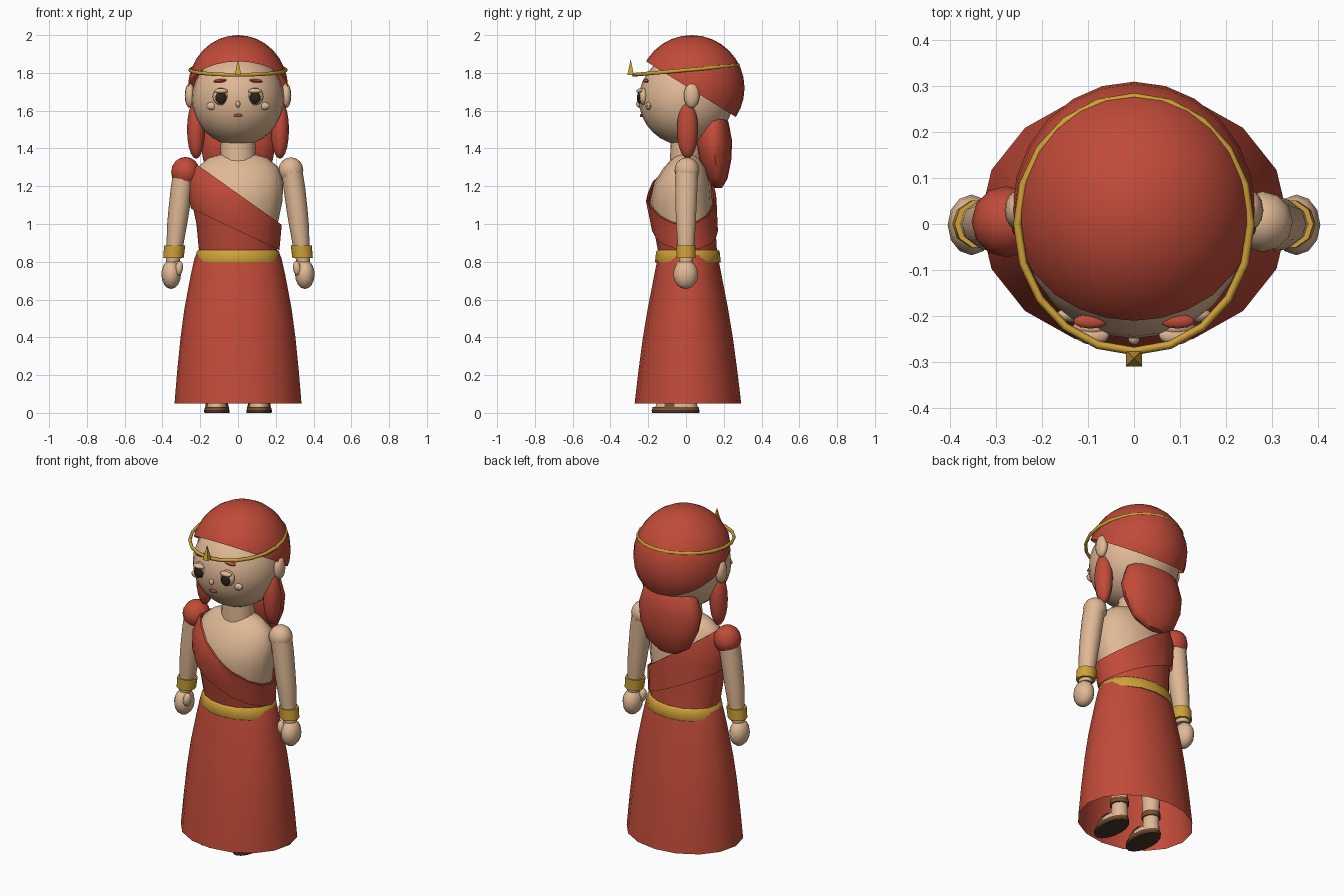
import bpy, bmesh, math
from mathutils import Vector, Matrix

if "Cube" in bpy.data.objects:
    bpy.data.objects.remove(bpy.data.objects["Cube"])


def mat(name, r, g, b):
    m = bpy.data.materials.new(name)
    m.diffuse_color = (r, g, b, 1)
    m.use_nodes = True
    m.node_tree.nodes["Principled BSDF"].inputs["Base Color"].default_value = m.diffuse_color
    return m


RED = mat("red", 0.53, 0.07, 0.04)
SKIN = mat("skin", 0.74, 0.48, 0.30)
GOLD = mat("gold", 0.62, 0.36, 0.04)
BROWN = mat("sandal_brown", 0.20, 0.075, 0.03)
DARK = mat("eye_dark", 0.025, 0.016, 0.01)
SOLE = mat("sole_dark", 0.07, 0.04, 0.02)
LIP = mat("lip", 0.36, 0.08, 0.045)


def finish(name, bm, m, cuts=(), angle=45):
    """Cut with planes (point, outward normal), then make a smooth object."""
    for co, no in cuts:
        bmesh.ops.bisect_plane(bm, geom=bm.verts[:] + bm.edges[:] + bm.faces[:],
                               plane_co=co, plane_no=no, clear_outer=True)
    bmesh.ops.recalc_face_normals(bm, faces=bm.faces[:])
    me = bpy.data.meshes.new(name)
    bm.to_mesh(me)
    bm.free()
    me.materials.append(m)
    ob = bpy.data.objects.new(name, me)
    bpy.context.collection.objects.link(ob)
    bpy.ops.object.select_all(action='DESELECT')
    ob.select_set(True)
    bpy.context.view_layer.objects.active = ob
    bpy.ops.object.shade_smooth_by_angle(angle=math.radians(angle))
    return ob


def ball(name, c, r, m, cuts=(), seg=16, rings=10, tilt=0):
    bm = bmesh.new()
    bmesh.ops.create_uvsphere(bm, u_segments=seg, v_segments=rings, radius=1)
    M = Matrix.Translation(c) @ Matrix.Rotation(tilt, 4, 'Y') @ Matrix.Diagonal((*r, 1))
    bm.transform(M)
    return finish(name, bm, m, cuts)


def loft(name, rings, m, cuts=(), seg=16, grow=0, caps=True):
    """Stack of ellipses (z, rx, ry, cx, cy)."""
    bm = bmesh.new()
    loops = []
    for z, rx, ry, cx, cy in rings:
        loops.append([bm.verts.new((cx + (rx + grow) * math.cos(a), cy + (ry + grow) * math.sin(a), z))
                      for a in (2 * math.pi * i / seg for i in range(seg))])
    for a, b in zip(loops, loops[1:]):
        for i in range(seg):
            j = (i + 1) % seg
            bm.faces.new((a[i], a[j], b[j], b[i]))
    if caps:
        bm.faces.new(loops[0])
        bm.faces.new(loops[-1])
    return finish(name, bm, m, cuts)


# Torso, neck and head
torso = [(.84, .195, .145, 0, .01), (1.0, .21, .155, 0, -.01), (1.12, .235, .165, 0, -.025),
         (1.22, .24, .15, 0, -.018), (1.30, .215, .112, 0, -.005), (1.35, .155, .07, 0, 0),
         (1.37, .09, .05, 0, 0)]
loft("torso", torso, SKIN)
loft("neck", [(1.33, .095, .085, 0, 0), (1.46, .09, .08, 0, 0)], SKIN)
ball("head", (0, 0, 1.66), (.245, .25, .245), SKIN, seg=24, rings=16)

# One-shoulder bodice and diagonal sash, cut from enlarged torso shells
upper = (Vector((0, 0, 1.16)), Vector((.71, 0, 1)))
lower = (Vector((0, 0, .965)), Vector((-.47, 0, -1)))
loft("bodice", torso, RED, [upper], grow=.010, caps=False)
loft("sash", torso, RED, [upper, lower], grow=.022, caps=False)

# Skirt and belt
loft("skirt", [(.86, .212, .15, 0, .01), (.82, .23, .16, 0, .01), (.73, .25, .178, 0, .01),
               (.55, .284, .213, 0, .01), (.40, .304, .238, 0, .01), (.22, .322, .262, 0, .01),
               (.05, .336, .282, 0, .01)], RED, caps=False)
loft("belt", [(.795, .226, .171, 0, .01), (.80, .228, .174, 0, .01),
              (.855, .218, .168, 0, .01), (.862, .212, .16, 0, .01)], GOLD)

# Hair cap, back hair
ball("hair_cap", (0, .03, 1.72), (.265, .28, .28), RED,
     [(Vector((0, 0, 1.73)), Vector((0, -.62, -1)))], seg=24, rings=16)
loft("back_hair", [(1.19, .06, .02, 0, .17), (1.24, .14, .055, 0, .165), (1.34, .185, .085, 0, .155),
                   (1.44, .20, .097, 0, .147), (1.54, .17, .075, 0, .15), (1.585, .10, .03, 0, .16)], RED)

# Circlet with front spike
bm = bmesh.new()
N, K = 20, 6
vs = [[bm.verts.new(((.254 + .009 * math.cos(b)) * math.cos(a), (.277 + .009 * math.cos(b)) * math.sin(a),
                     1.815 + .011 * math.sin(b) + .09 * .277 * math.sin(a)))
       for b in (2 * math.pi * k / K for k in range(K))] for a in (2 * math.pi * i / N for i in range(N))]
for i in range(N):
    for k in range(K):
        p, q = vs[i], vs[(i + 1) % N]
        bm.faces.new((p[k], q[k], q[(k + 1) % K], p[(k + 1) % K]))
finish("circlet", bm, GOLD, angle=70)
bm = bmesh.new()
bmesh.ops.create_cone(bm, cap_ends=True, segments=4, radius1=.025, radius2=0, depth=.085,
                      matrix=Matrix.Translation((0, -.293, 1.83)) @ Matrix.Rotation(math.pi / 4, 4, 'Z'))
finish("circlet_spike", bm, GOLD, angle=20)

# Nose and mouth
ball("nose", (0, -.25, 1.635), (.013, .014, .018), SKIN, seg=10, rings=6)
ball("mouth", (0, -.236, 1.575), (.026, .008, .009), LIP, seg=10, rings=6)

for s, side in ((-1, "left"), (1, "right")):
    # Face details
    ball("eye_" + side, (s * .09, -.226, 1.675), (.044, .024, .046), SKIN)
    ball("iris_" + side, (s * .09, -.247, 1.668), (.029, .013, .032), DARK)
    ball("eyelid_" + side, (s * .09, -.243, 1.704), (.036, .02, .014), SKIN, seg=12, rings=8)
    ball("brow_" + side, (s * .095, -.212, 1.758), (.038, .016, .010), RED, seg=10, rings=6, tilt=s * .08)
    ball("cheek_" + side, (s * .138, -.198, 1.625), (.031, .016, .021), SKIN, seg=10, rings=6)
    ball("ear_" + side, (s * .255, .03, 1.68), (.027, .042, .066), SKIN, seg=12, rings=8)
    ball("side_lock_" + side, (s * .222, .008, 1.50), (.048, .056, .155), RED, seg=12, rings=10)

    # Arms, bracelet, hand
    ball("shoulder_" + side, (s * .28, .005, 1.285), (.066, .066, .068), SKIN, seg=12, rings=8)
    loft("arm_" + side, [(.80, .036, .038, s * .345, 0), (.88, .044, .046, s * .335, 0),
                         (1.0, .053, .054, s * .322, 0), (1.08, .056, .058, s * .312, 0),
                         (1.20, .058, .062, s * .297, .002), (1.29, .058, .064, s * .282, .004)], SKIN, seg=10)
    loft("bracelet_" + side, [(.82, .054, .052, s * .342, 0), (.885, .056, .054, s * .335, 0)], GOLD, seg=10)
    ball("hand_" + side, (s * .354, -.002, .733), (.052, .066, .077), SKIN, seg=12, rings=8)
    ball("thumb_" + side, (s * .312, -.035, .765), (.022, .026, .04), SKIN, seg=10, rings=6, tilt=-s * .15)

    # Legs and sandals
    x = s * .112
    loft("leg_" + side, [(.03, .046, .05, x, .01), (.12, .043, .046, x, .01), (.35, .058, .06, x, .01),
                         (.8, .07, .07, x * .9, .01)], SKIN, seg=12)
    loft("sole_" + side, [(0, .066, .125, x, -.055), (.015, .068, .127, x, -.055)], SOLE)
    loft("sandal_" + side, [(.015, .066, .125, x, -.055), (.03, .063, .122, x, -.055)], BROWN)
    ball("foot_" + side, (x, -.05, .03), (.056, .112, .06), SKIN, [(Vector((0, 0, .025)), Vector((0, 0, -1)))])
    ball("toe_strap_" + side, (x, -.052, .03), (.063, .115, .067), BROWN,
         [(Vector((0, 0, .025)), Vector((0, 0, -1))), (Vector((0, -.06, 0)), Vector((0, 1, 0))),
          (Vector((0, -.115, 0)), Vector((0, -1, 0)))])
    loft("ankle_strap_" + side, [(.115, .051, .054, x, .01), (.145, .051, .054, x, .01)], BROWN, seg=12)

# Draped sleeve on one shoulder
ball("sleeve", (-.278, .005, 1.275), (.076, .078, .08), RED,
     [(Vector((0, 0, 1.225)), Vector((0, 0, -1)))], seg=12, rings=8)
